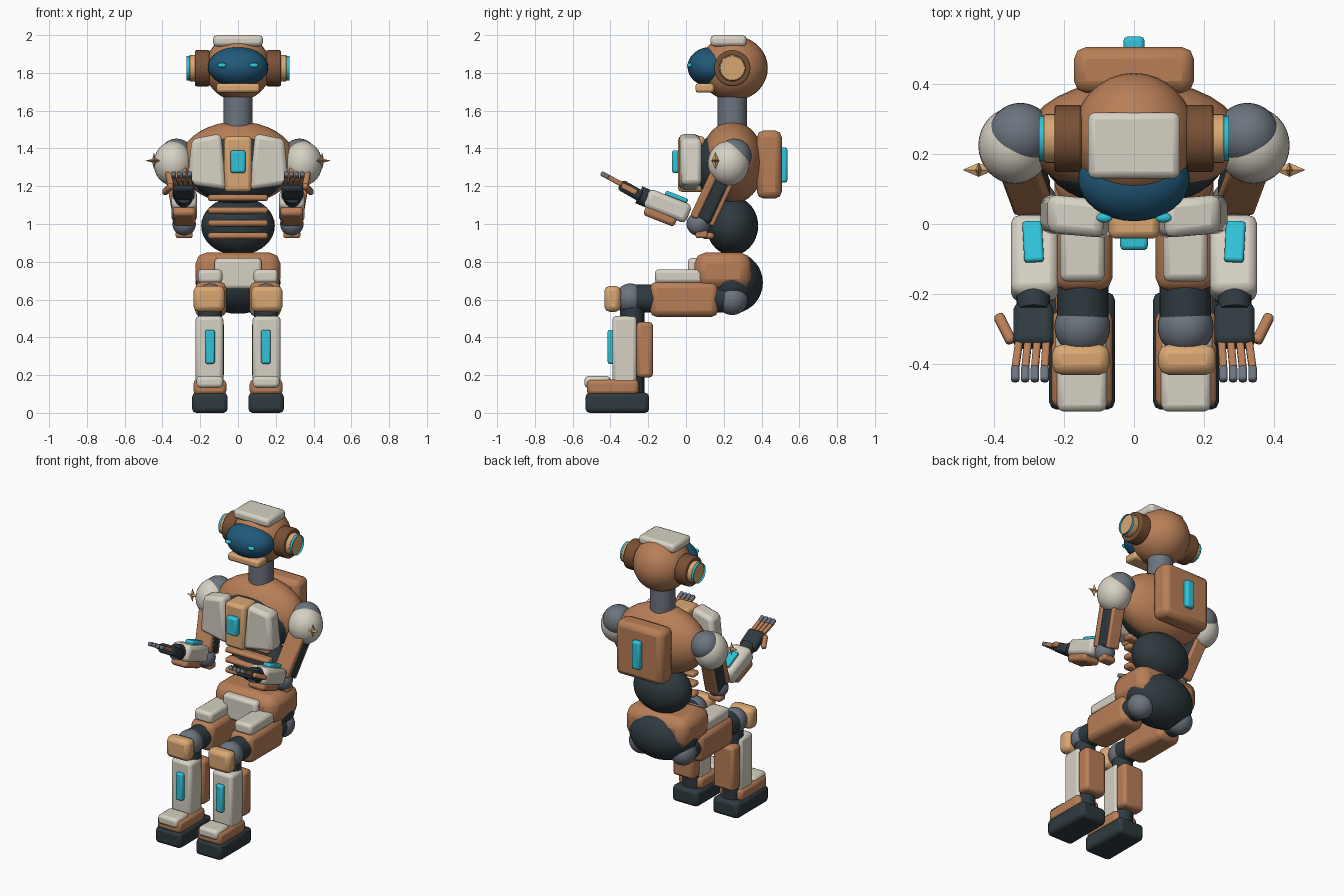
import bpy, bmesh, math
from mathutils import Matrix, Vector

cube = bpy.data.objects.get("Cube")
if cube:
    bpy.data.objects.remove(cube, do_unlink=True)


def material(name, r, g, b):
    m = bpy.data.materials.new(name)
    m.use_nodes = True
    m.diffuse_color = (r, g, b, 1)
    m.node_tree.nodes["Principled BSDF"].inputs["Base Color"].default_value = (r, g, b, 1)
    return m


COPPER = material("copper", .48, .21, .095)
BRONZE = material("dark bronze", .19, .08, .035)
TAN = material("tan", .70, .39, .17)
IVORY = material("ivory", .68, .64, .55)
DARK = material("charcoal", .028, .042, .05)
GREY = material("steel grey", .15, .175, .21)
CYAN = material("cyan glow", .03, .55, .70)
BLUE = material("visor blue", .015, .10, .19)


def finish(name, bm, mat, bevel=0):
    mesh = bpy.data.meshes.new(name)
    bmesh.ops.recalc_face_normals(bm, faces=bm.faces)
    bm.to_mesh(mesh)
    bm.free()
    mesh.materials.append(mat)
    ob = bpy.data.objects.new(name, mesh)
    bpy.context.collection.objects.link(ob)
    if bevel:
        mod = ob.modifiers.new("rounding", "BEVEL")
        mod.width, mod.segments = bevel, 2
        mod.limit_method = "ANGLE"
    bpy.ops.object.select_all(action="DESELECT")
    ob.select_set(True)
    bpy.context.view_layer.objects.active = ob
    bpy.ops.object.shade_smooth_by_angle(angle=math.radians(35))
    return ob


def box(name, mat, x, y, z, bevel=.02):
    """Rounded box from (low, high) extents."""
    bm = bmesh.new()
    lo, hi = Vector((x[0], y[0], z[0])), Vector((x[1], y[1], z[1]))
    size = hi - lo
    size = Vector([abs(c) for c in size])
    bmesh.ops.create_cube(bm, size=1, matrix=Matrix.Translation((lo + hi) / 2) @ Matrix.Diagonal((*size, 1)))
    return finish(name, bm, mat, bevel)


def ball(name, mat, centre, radii):
    bm = bmesh.new()
    if not isinstance(radii, tuple):
        radii = (radii,) * 3
    bmesh.ops.create_uvsphere(bm, u_segments=32, v_segments=18, radius=1,
                              matrix=Matrix.Translation(centre) @ Matrix.Diagonal((*radii, 1)))
    return finish(name, bm, mat)


def frame(a, b):
    """Matrix at the middle of a-b with local z along it and local x sideways."""
    a, b = Vector(a), Vector(b)
    z = (b - a).normalized()
    side = Vector((0, 1, 0)) if abs(z.x) > .9 else Vector((1, 0, 0))
    x = (side - z * side.dot(z)).normalized()
    rot = Matrix((x, z.cross(x), z)).transposed().to_4x4()
    return Matrix.Translation((a + b) / 2) @ rot, (b - a).length


def beam(name, mat, a, b, width, thick, offset=0, bevel=.02):
    m, length = frame(a, b)
    bm = bmesh.new()
    bmesh.ops.create_cube(bm, size=1, matrix=m @ Matrix.Translation((0, offset, 0))
                          @ Matrix.Diagonal((width, thick, length, 1)))
    return finish(name, bm, mat, bevel)


def rod(name, mat, a, b, radius, bevel=0):
    m, length = frame(a, b)
    bm = bmesh.new()
    bmesh.ops.create_cone(bm, cap_ends=True, segments=28, radius1=radius, radius2=radius,
                          depth=length, matrix=m)
    return finish(name, bm, mat, bevel)


def ring(name, mat, centre, major, minor):
    """Torus around the x axis."""
    bm = bmesh.new()
    start = bmesh.ops.create_circle(bm, segments=10, radius=minor,
                                    matrix=Matrix.Translation((0, major, 0)) @ Matrix.Rotation(math.pi / 2, 4, "Z")
                                    @ Matrix.Rotation(math.pi / 2, 4, "Y"))
    bmesh.ops.rotate(bm, verts=start["verts"], matrix=Matrix.Rotation(math.pi / 2, 3, "Y"))
    bmesh.ops.spin(bm, geom=bm.verts[:] + bm.edges[:], cent=(0, 0, 0), axis=(1, 0, 0),
                   angle=math.tau, steps=32, use_merge=True)
    bmesh.ops.remove_doubles(bm, verts=bm.verts, dist=.0001)
    bmesh.ops.translate(bm, verts=bm.verts, vec=centre)
    return finish(name, bm, mat)


def star(name, mat, centre, radius, depth):
    """Four-pointed faceted star facing the front."""
    bm = bmesh.new()
    tips = [bm.verts.new((0, d, 0)) for d in (-depth, depth)]
    rim = []
    for i in range(8):
        r = radius if i % 2 == 0 else radius * .28
        rim.append(bm.verts.new((r * math.cos(i * math.pi / 4), 0, r * math.sin(i * math.pi / 4))))
    for i in range(8):
        for t in tips:
            bm.faces.new((t, rim[i], rim[(i + 1) % 8]))
    bmesh.ops.translate(bm, verts=bm.verts, vec=centre)
    return finish(name, bm, mat)


# Head and neck
ball("head", COPPER, (0, .25, 1.825), (.175, .183, .172))
ball("visor", BLUE, (0, .13, 1.832), (.16, .122, .105))
box("head_cap", IVORY, (-.132, .132), (.13, .32), (1.94, 2.0))
box("chin_guard", TAN, (-.115, .115), (.05, .15), (1.695, 1.745), .015)
rod("neck", GREY, (0, .245, 1.5), (0, .245, 1.7), .078)

# Torso
ball("torso", COPPER, (0, .245, 1.325), (.31, .17, .218))
ball("chest_core", DARK, (0, .2, 1.3), (.265, .155, .195))
box("chest_centre_plate", TAN, (-.073, .073), (-.042, .1), (1.17, 1.465))
box("chest_light", CYAN, (-.04, .04), (-.075, -.03), (1.27, 1.39), .012)
box("backpack", COPPER, (-.172, .172), (.375, .507), (1.135, 1.495), .035)
box("backpack_light", CYAN, (-.03, .03), (.49, .537), (1.22, 1.405), .012)

# Waist with rib bars
ball("abdomen", DARK, (0, .245, .99), (.195, .137, .155))
for i in range(4):
    box(f"rib_{i + 1}", COPPER, (-.16, .16), (.085, .15), (.92 + i * .067, .955 + i * .067), .015)

# Pelvis
box("pelvis_shell", COPPER, (-.225, .225), (.045, .345), (.65, .85), .06)
ball("pelvis_core", DARK, (0, .24, .69), (.225, .167, .165))
box("pelvis_plate", IVORY, (-.125, .125), (.01, .08), (.655, .82))

for s, side in ((1, "left"), (-1, "right")):
    def n(part):
        return f"{side}_{part}"

    def p(x, y, z):
        return (s * x, y, z)

    def span(a, b):
        return (s * a, s * b)

    # Eye and ear
    ball(n("eye"), CYAN, p(.085, .018, 1.84), (.023, .014, .013))
    rod(n("ear_base"), BRONZE, p(.15, .245, 1.825), p(.228, .245, 1.825), .096, .008)
    rod(n("ear_cap"), TAN, p(.2, .245, 1.825), p(.258, .245, 1.825), .07, .005)
    ring(n("ear_ring"), CYAN, p(.26, .245, 1.825), .064, .013)

    # Chest plate, narrower at the top and lower at the outside
    plate = box(n("chest_plate"), IVORY, span(.06, .27), (-.04, .07), (1.18, 1.48), .025)
    for v in plate.data.vertices:
        outer = abs(v.co.x) > .16
        if v.co.z > 1.33:
            v.co.x += s * (-.025 if outer else .03)
        if outer:
            v.co.z = 1.33 + (v.co.z - 1.33) * .8
            v.co.y += .015

    # Shoulder
    ball(n("shoulder_joint"), GREY, p(.325, .255, 1.36), .092)
    ball(n("shoulder_cap"), IVORY, p(.342, .225, 1.32), (.104, .11, .118))
    star(n("shoulder_star"), TAN, p(.445, .155, 1.335), .046, .02)

    # Upper arm and elbow
    arm = p(.335, .215, 1.3), p(.287, .085, 1.02)
    beam(n("upper_arm_core"), DARK, *arm, .1, .1)
    beam(n("upper_arm_front"), COPPER, *arm, .115, .045, .045, .012)
    beam(n("upper_arm_back"), COPPER, *arm, .085, .03, -.055, .01)
    ball(n("elbow"), GREY, p(.285, .065, 1.0), .062)
    box(n("elbow_guard"), COPPER, span(.24, .33), (.05, .115), (.925, .965), .012)

    # Forearm
    lower = p(.285, .015, 1.05), p(.285, -.21, 1.14)
    beam(n("forearm"), IVORY, *lower, .135, .105, 0, .025)
    beam(n("forearm_light"), CYAN, p(.292, -.015, 1.065), p(.286, -.13, 1.11), .056, .025, .06, .008)
    beam(n("forearm_under_plate"), COPPER, p(.285, -.03, 1.07), p(.285, -.195, 1.135), .12, .055, -.065, .018)
    rod(n("wrist"), DARK, p(.288, -.18, 1.125), p(.288, -.25, 1.155), .048)

    # Hand, palm up
    beam(n("palm"), DARK, p(.288, -.235, 1.145), p(.288, -.35, 1.21), .115, .06, 0, .018)
    for i in range(4):
        x0, x1 = .251 + i * .026, .256 + i * .028
        beam(n(f"finger_{i + 1}"), COPPER, p(x0, -.335, 1.208), p(x1, -.415, 1.25), .022, .026, 0, .006)
        beam(n(f"fingertip_{i + 1}"), GREY, p(x1, -.408, 1.247), p(x1, -.45, 1.269), .024, .026, 0, .007)
    beam(n("thumb"), COPPER, p(.35, -.34, 1.205), p(.39, -.26, 1.165), .03, .032, 0, .01)

    # Thigh and knee
    ball(n("hip"), GREY, p(.15, .245, .6), .082)
    rod(n("thigh_core"), DARK, p(.147, .23, .605), p(.147, -.27, .605), .074)
    box(n("thigh_shell"), COPPER, span(.062, .228), (-.19, .17), (.508, .695), .035)
    box(n("thigh_plate"), IVORY, span(.083, .212), (-.165, .11), (.685, .76))
    ball(n("knee"), GREY, p(.148, -.295, .605), .08)
    box(n("knee_pad"), TAN, span(.07, .235), (-.432, -.345), (.535, .673), .028)

    # Shin
    rod(n("shin_core"), DARK, p(.148, -.285, .58), p(.148, -.285, .1), .064)
    box(n("shin_plate"), IVORY, span(.078, .225), (-.39, -.26), (.13, .513))
    box(n("calf_plate"), COPPER, span(.073, .225), (-.262, -.175), (.187, .482))
    box(n("shin_light"), CYAN, span(.123, .173), (-.415, -.37), (.26, .44), .01)

    # Foot
    box(n("sole"), DARK, span(.055, .243), (-.532, -.195), (0, .107), .022)
    box(n("foot_shell"), COPPER, span(.062, .236), (-.525, -.25), (.095, .177), .022)
    box(n("toe_cap"), IVORY, span(.078, .22), (-.537, -.4), (.133, .195), .018)
